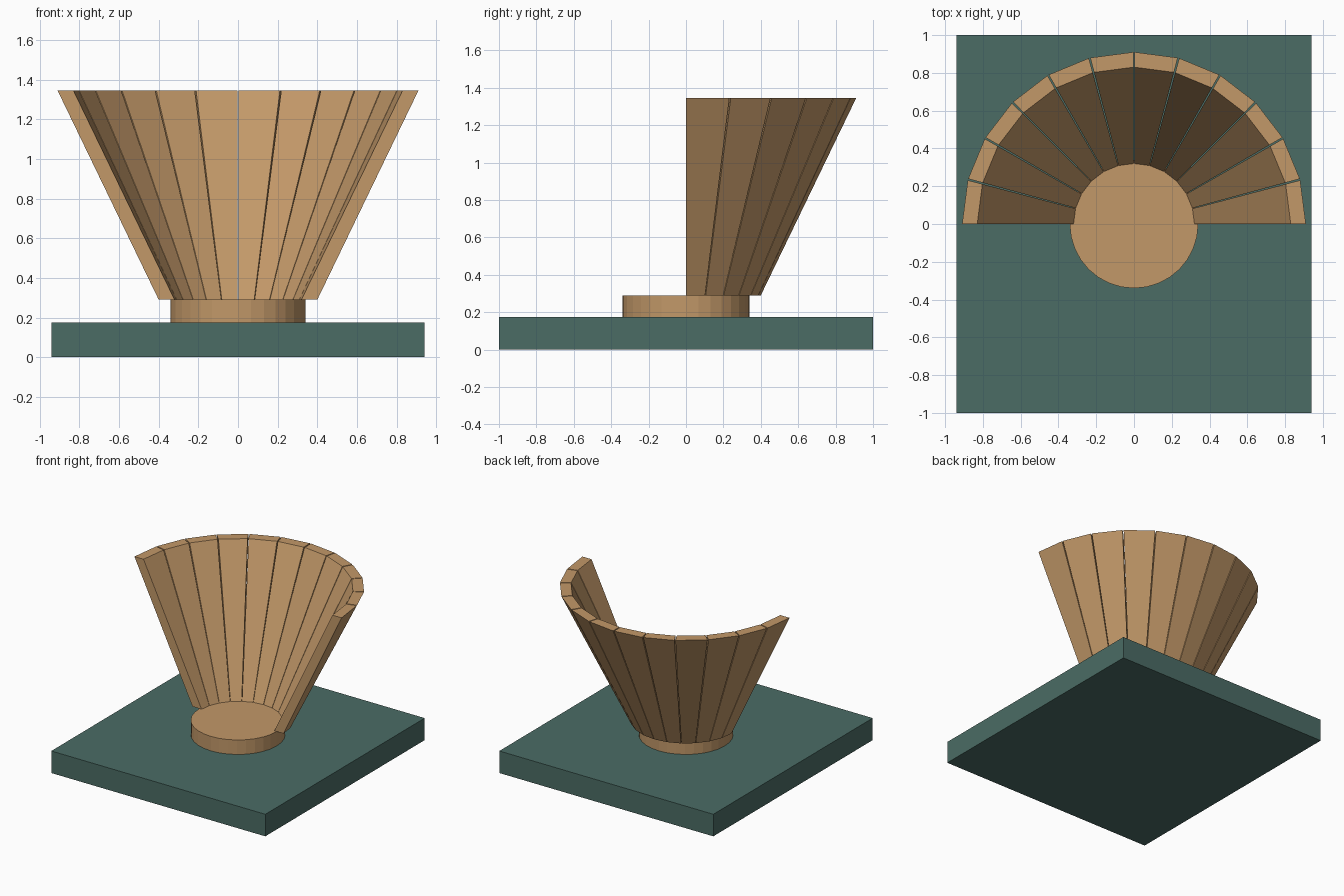
import bpy, bmesh
from math import cos, sin, radians

if "Cube" in bpy.data.objects:
    bpy.data.objects.remove(bpy.data.objects["Cube"], do_unlink=True)


def material(name, rgb):
    mat = bpy.data.materials.new(name)
    mat.use_nodes = True
    mat.diffuse_color = (*rgb, 1)
    mat.node_tree.nodes["Principled BSDF"].inputs["Base Color"].default_value = (*rgb, 1)
    return mat


def finish(bm, name, mat):
    bmesh.ops.recalc_face_normals(bm, faces=bm.faces)
    mesh = bpy.data.meshes.new(name)
    bm.to_mesh(mesh)
    bm.free()
    mesh.materials.append(mat)
    obj = bpy.data.objects.new(name, mesh)
    bpy.context.collection.objects.link(obj)
    return obj


wood = material("warm wood", (0.54, 0.315, 0.14))
teal = material("dark teal", (0.07, 0.15, 0.13))

BASE_TOP, DISC_TOP, RIM = 0.175, 0.29, 1.345

# Rectangular base slab
bm = bmesh.new()
bmesh.ops.create_cube(bm, size=1)
bmesh.ops.scale(bm, vec=(1.88, 2, BASE_TOP), verts=bm.verts)
bmesh.ops.translate(bm, vec=(0, 0, BASE_TOP / 2), verts=bm.verts)
finish(bm, "base_slab", teal)

# Round pedestal disc
bm = bmesh.new()
bmesh.ops.create_cone(bm, cap_ends=True, segments=32, radius1=0.34, radius2=0.34,
                      depth=DISC_TOP - BASE_TOP)
bmesh.ops.translate(bm, vec=(0, 0, (BASE_TOP + DISC_TOP) / 2), verts=bm.verts)
finish(bm, "pedestal_disc", wood)

# Flared half-round wall of separate staves with hairline gaps
STAVES, GAP = 12, 0.5
step = 180 / STAVES
profile = [(0.32, DISC_TOP), (0.40, DISC_TOP), (0.91, RIM), (0.83, RIM)]
for i in range(STAVES):
    bm = bmesh.new()
    start = i * step + (GAP / 2 if i else 0)
    end = (i + 1) * step - (GAP / 2 if i < STAVES - 1 else 0)
    ends = []
    for angle in (radians(start), radians(end)):
        ends.append([bm.verts.new((r * cos(angle), r * sin(angle), z)) for r, z in profile])
    a, b = ends
    bm.faces.new(a)
    bm.faces.new(b)
    for k in range(4):
        n = (k + 1) % 4
        bm.faces.new((a[k], a[n], b[n], b[k]))
    finish(bm, f"wall_stave_{i + 1}", wood)
